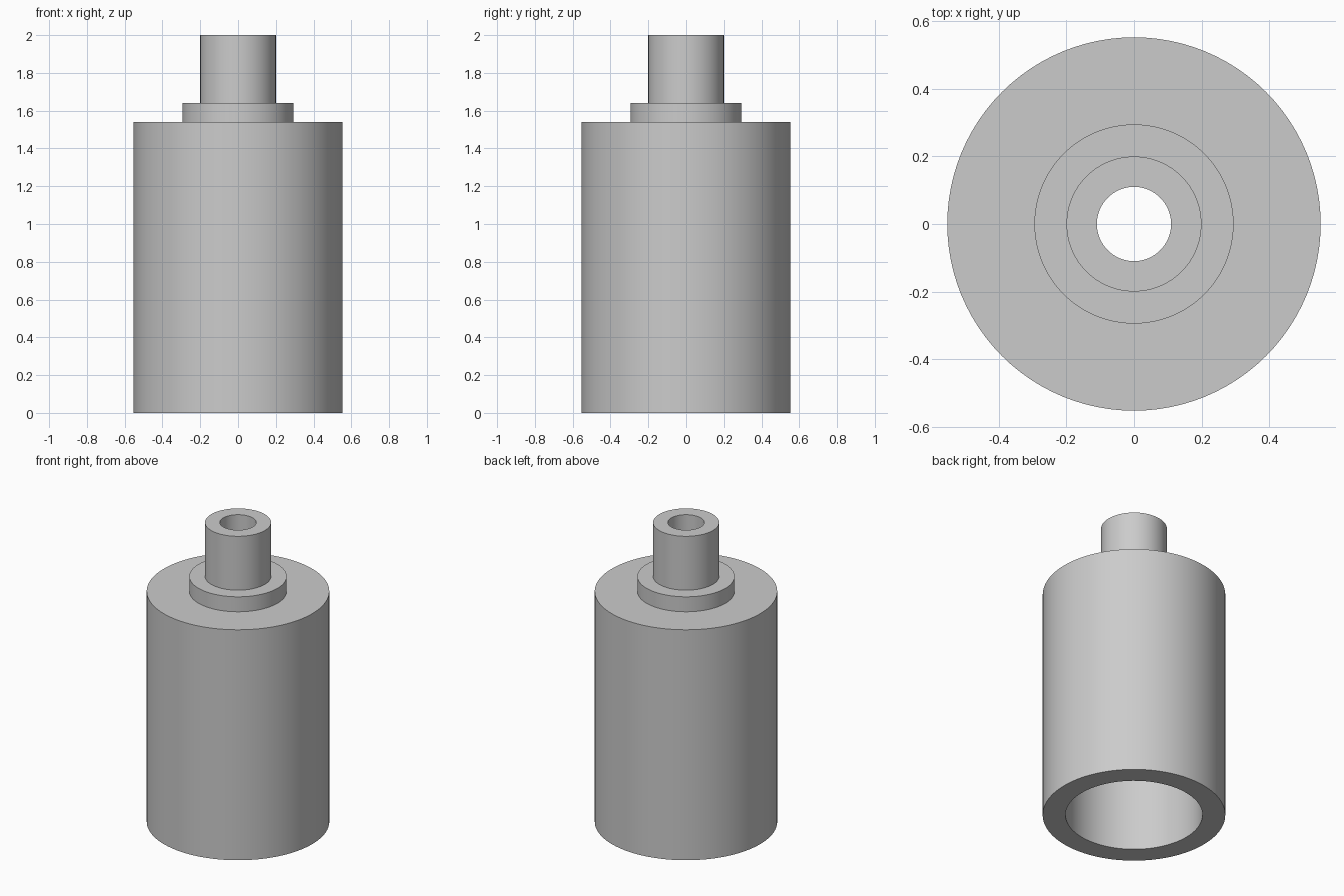
import bpy
import bmesh
import math

cube = bpy.data.objects.get("Cube")
if cube:
    bpy.data.objects.remove(cube, do_unlink=True)

SEGMENTS = 96
COLOUR = (0.6, 0.6, 0.6, 1.0)

# Plain grey metal
grey = bpy.data.materials.new("plain_grey")
grey.use_nodes = True
grey.diffuse_color = COLOUR
grey.node_tree.nodes["Principled BSDF"].inputs["Base Color"].default_value = COLOUR


def lathe(name, profile):
    """Revolve a closed (radius, height) profile around the z axis."""
    bm = bmesh.new()
    rings = []
    for r, z in profile:
        ring = []
        for i in range(SEGMENTS):
            a = 2 * math.pi * i / SEGMENTS
            ring.append(bm.verts.new((r * math.cos(a), r * math.sin(a), z)))
        rings.append(ring)
    for k, low in enumerate(rings):
        high = rings[(k + 1) % len(rings)]
        for i in range(SEGMENTS):
            j = (i + 1) % SEGMENTS
            bm.faces.new((low[i], low[j], high[j], high[i]))
    bmesh.ops.recalc_face_normals(bm, faces=bm.faces)
    mesh = bpy.data.meshes.new(name)
    bm.to_mesh(mesh)
    bm.free()
    mesh.materials.append(grey)
    obj = bpy.data.objects.new(name, mesh)
    bpy.context.collection.objects.link(obj)
    bpy.ops.object.select_all(action="DESELECT")
    obj.select_set(True)
    bpy.context.view_layer.objects.active = obj
    bpy.ops.object.shade_smooth_by_angle(angle=math.radians(30))
    return obj


# Hollow body, collar and spout in one turned piece
lathe("stepped_sleeve", [
    (0.415, 0.0), (0.553, 0.0),      # bottom rim
    (0.553, 1.54), (0.295, 1.54),    # body shoulder
    (0.295, 1.64), (0.2, 1.64),      # collar
    (0.2, 2.0), (0.11, 2.0),         # spout rim
    (0.11, 1.4), (0.415, 1.4),       # narrow bore into wide cavity
])
